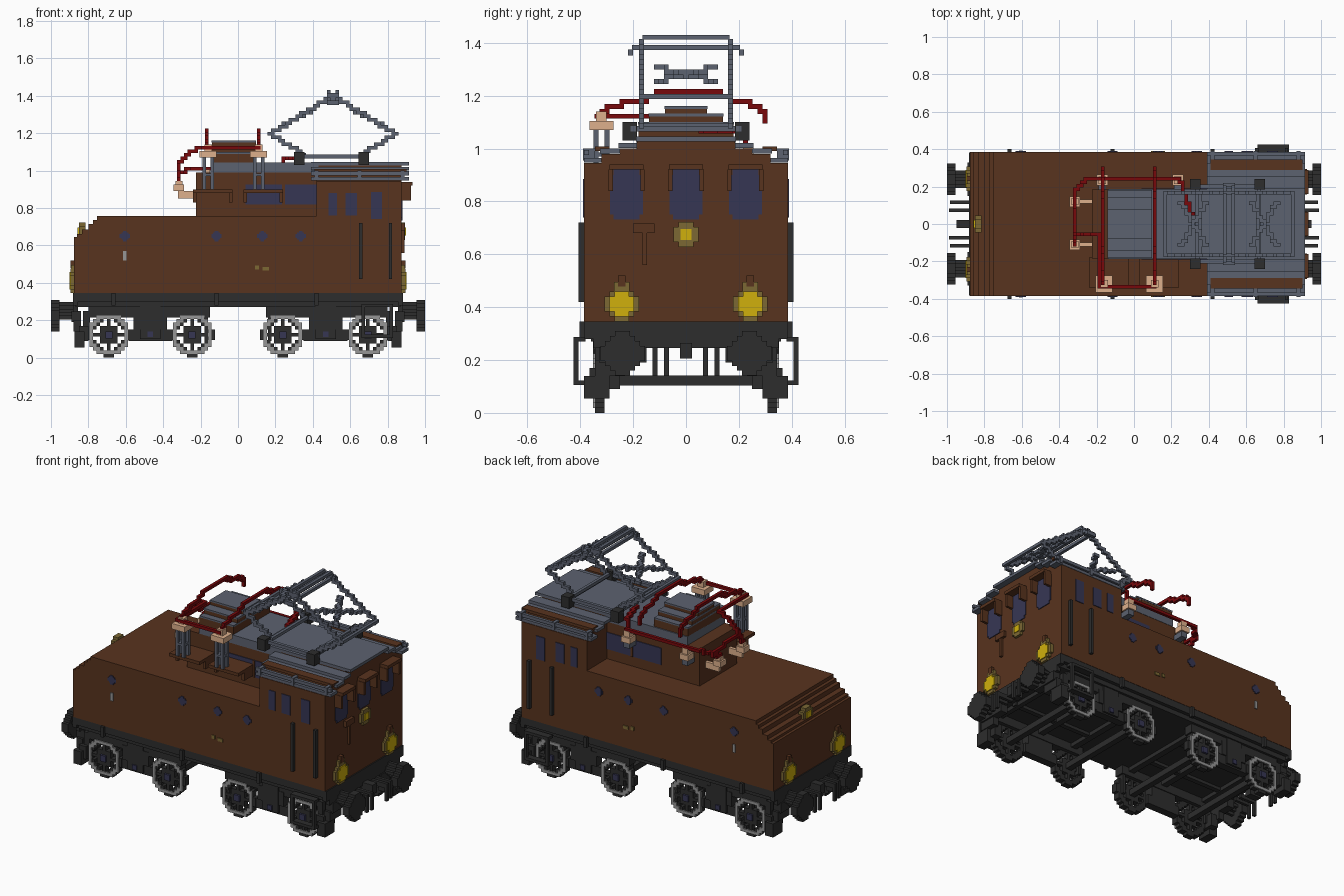
import bpy, bmesh, math
from mathutils import Matrix, Vector

cube = bpy.data.objects.get("Cube")
if cube:
    bpy.data.objects.remove(cube, do_unlink=True)

V = 0.0187  # block size


def material(name, rgb):
    lin = [((c / 255 + 0.055) / 1.055) ** 2.4 if c > 10 else c / 255 / 12.92 for c in rgb] + [1]
    m = bpy.data.materials.new(name)
    m.use_nodes = True
    m.diffuse_color = lin
    m.node_tree.nodes["Principled BSDF"].inputs["Base Color"].default_value = lin
    return m


BROWN = material("brown paint", (88, 51, 30))
BLACK = material("black iron", (45, 45, 45))
GRAY = material("roof gray", (92, 98, 112))
BLUE = material("window blue", (54, 54, 84))
RED = material("pipe red", (120, 8, 11))
TAN = material("insulator tan", (222, 176, 140))
YELLOW = material("lamp yellow", (208, 176, 12))
OLIVE = material("lamp brass", (124, 104, 52))
STEEL = material("wheel steel", (150, 150, 150))


def part(name, mat, boxes):
    """One object made of boxes given as (x0, x1, y0, y1, z0, z1)."""
    bm = bmesh.new()
    for x0, x1, y0, y1, z0, z1 in boxes:
        mid = Vector((x0 + x1, y0 + y1, z0 + z1)) / 2
        bmesh.ops.create_cube(bm, size=1, matrix=Matrix.Translation(mid)
                              @ Matrix.Diagonal((x1 - x0, y1 - y0, z1 - z0, 1)))
    me = bpy.data.meshes.new(name)
    bm.to_mesh(me)
    bm.free()
    me.materials.append(mat)
    bpy.context.collection.objects.link(bpy.data.objects.new(name, me))


def my(boxes):  # add the copy mirrored in y
    return boxes + [(a, b, -d, -c, e, f) for a, b, c, d, e, f in boxes]


def mx(boxes, c=0):  # add the copy mirrored in x about c
    return boxes + [(2 * c - b, 2 * c - a, *r) for a, b, *r in boxes]


def path(*pts):
    """Stepped blocks along a polyline, each sharing a face with the next."""
    cells, last = set(), None
    for a, b in zip(pts, pts[1:]):
        a, b = Vector(a), Vector(b)
        n = math.ceil((b - a).length / V * 2)
        for i in range(n + 1):
            cell = [round(c / V) for c in a.lerp(b, i / n)]
            step = last or list(cell)
            for axis in range(3):
                step[axis] = cell[axis]
                cells.add(tuple(step))
            last = cell
    h = V / 2
    return [(x * V - h, x * V + h, y * V - h, y * V + h, z * V - h, z * V + h)
            for x, y, z in sorted(cells)]


def disc(r, keep=lambda u, v: True):
    """Rows (u0, u1, v0, v1) of a blocky disc."""
    n, rows = math.ceil(r / V), []
    for j in range(-n, n + 1):
        start = None
        for i in range(-n, n + 2):
            u, v = i * V, j * V
            inside = math.hypot(u, v) <= r and keep(u, v)
            if inside and start is None:
                start = u - V / 2
            elif not inside and start is not None:
                rows.append((start, u - V / 2, v - V / 2, v + V / 2))
                start = None
    return rows


def disc_x(x0, x1, cy, cz, r):
    return [(x0, x1, cy + a, cy + b, cz + c, cz + d) for a, b, c, d in disc(r)]


def disc_y(cx, y0, y1, cz, r, keep=lambda u, v: True):
    return [(cx + a, cx + b, y0, y1, cz + c, cz + d) for a, b, c, d in disc(r, keep)]


# Long hood with stepped nose
nose = [(-.877, .345, .645), (-.86, .645, .66), (-.835, .66, .685), (-.80, .685, .715),
        (-.775, .715, .735), (-.755, .735, .757)]
part("hood", BROWN, [(x, .43, -.385, .385, a, b) for x, a, b in nose])

# Cab with stepped arched roof
part("cab", BROWN, [(.42, .875, -.385, .385, .345, .945), (.42, .875, -.32, .32, .945, .98),
                    (.42, .875, -.25, .25, .98, 1.0), (.42, .875, -.185, .185, 1.0, 1.03)])
tiers = [(0, .19, 1.045), (.185, .255, 1.02), (.25, .325, 1.0), (.32, .385, .965)]
part("cab_roof", GRAY, my([(.39, .915, a, b, z - .018, z) for a, b, z in tiers]))
part("roof_boards", BROWN, my([(.41, .90, .29, .345, .99, 1.008)]))
part("roof_gutters", GRAY, my([(.39, .915, .366, .385, .975, .995)]
                              + [(x, x + .02, .345, .39, .955, 1.0) for x in (.41, .64, .87)]))

# Narrow middle section with raised roof box
part("middle_house", BROWN, [(-.225, .43, -.185, .185, .75, .99)])
part("middle_roof", GRAY, [(-.14, .43, -.187, .187, .99, 1.044)])
steps = [(.18, 1.04, 1.09), (.14, 1.09, 1.122), (.08, 1.122, 1.15)]
part("roof_box", BROWN, [(-.14, .095, -y, y, a, b) for y, a, b in steps])
part("roof_box_cap", GRAY, [(-.141, .096, -y - .001, y + .001, b, b + .01) for y, a, b in steps])

# Windows
part("middle_windows", BLUE, my([(.04, .42, .183, .19, .82, .925)]))
part("middle_window_bars", BROWN, my([(.235, .25, .185, .193, .82, .925)]))
part("cab_side_windows", BLUE, my([(.485, .53, .383, .39, .76, .88), (.575, .635, .383, .39, .76, .88),
                                   (.71, .77, .383, .39, .74, .885)]))
ends = (-.225, 0, .225)
part("cab_end_windows", BLUE, [b for y in ends for b in (
    (.873, .88, y - .062, y + .062, .75, .90), (.873, .88, y - .05, y + .05, .732, .92))])
part("window_hoods", BROWN, [b for y in ends for b in (
    (.873, .932, y - .065, y + .065, .92, .94), (.873, .925, y - .068, y - .052, .84, .92),
    (.873, .925, y + .052, y + .068, .84, .92))])
part("portholes", BLUE, my([b for x in (-.605, -.115, .13, .335) for b in (
    (x - .028, x + .028, .383, .389, .64, .66), (x - .019, x + .019, .383, .39, .631, .669),
    (x - .01, x + .01, .383, .39, .622, .678))]))

# Side fittings
part("hood_handles", STEEL, my([(-.614, -.596, .383, .392, .52, .57)]))
part("side_plates", OLIVE, my([(.09, .112, .383, .391, .47, .492), (.13, .165, .383, .391, .465, .485)]))
part("handrails", BLACK, my([(x - .009, x + .009, .38, .406, .42, .72) for x in (.657, .815)]))
part("end_bracket", BROWN, [(.87, .893, -.2, -.12, .68, .717), (.87, .89, -.165, -.147, .56, .68)])

# Lamps at both ends
rims, lenses, hoods = [], [], []
for y in (-.243, .243):
    rims += mx(disc_x(.87, .895, y, .412, .060) + [(.87, .892, y - .03, y + .03, .46, .495)])
    lenses += mx(disc_x(.89, .902, y, .412, .043))
    hoods += mx([(.87, .896, y - .014, y + .014, .478, .52)])
for x0, x1, x2 in ((.87, .892, .897), (-.815, -.85, -.857)):
    rims += disc_x(min(x0, x1), max(x0, x1), 0, .675, .042)
    lenses += [(min(x1, x2), max(x1, x2), -.021, .021, .654, .696)]
part("lamp_rims", OLIVE, rims)
part("lamp_lenses", YELLOW, lenses)
part("lamp_hoods", BROWN, hoods)

# Underframe, beams and side brackets
frame = [(-.877, .877, -.383, .383, .30, .345), (-.87, .87, -.36, .36, .27, .30)]
frame += my(mx([(.20, .80, .12, .15, .25, .28)]))
frame += mx([(.855, .882, -.383, .383, .28, .345), (.855, .882, -.35, .35, .245, .28),
             (.45, .49, -.33, .33, .245, .28),
             (.20, .24, -.33, .33, .245, .28), (.76, .79, -.33, .33, .245, .28)])
frame += my([(x - .01, x + .01, .38, .402, .28, .345) for x in (-.665, -.115, .42)])
part("underframe", BLACK, frame)

# Bogies: side beams, axle boxes, end guards
bogie = [(.15, .80, .285, .345, .215, .28), (.35, .585, .29, .34, .09, .15),
         (.415, .525, .29, .352, .10, .28), (.38, .56, .29, .348, .15, .24),
         (.16, .18, .29, .34, .09, .22), (.79, .83, .29, .345, .12, .25),
         (.80, .85, .25, .365, .09, .17), (.82, .875, .29, .385, .055, .14),
         (.84, .88, .23, .345, .14, .20), (.84, .89, .15, .33, .19, .25)]
part("bogie_frames", BLACK, my(mx(bogie)))
part("bogie_pins", BLUE, my(mx([(.455, .485, .35, .36, .11, .14)])))

# Wheels with spokes
spoke = lambda u, v: (math.hypot(u, v) > .078 or math.hypot(u, v) < .056
                      or min(abs(u), abs(v)) < .01 or abs(abs(u) - abs(v)) < .01)
rim = lambda u, v: math.hypot(u, v) > .088
wheels, tyres, hubs, axles = [], [], [], []
for x in (-.69, -.245, .24, .695):
    wheels += disc_y(x, .308, .345, .122, .118, spoke)
    tyres += disc_y(x, .345, .352, .122, .112, rim)
    hubs += [(x - .019, x + .019, .345, .358, .103, .141)]
    axles += [(x - .019, x + .019, -.31, .31, .103, .141)]
part("wheels", BLACK, my(wheels))
part("wheel_tyres", STEEL, my(tyres))
part("wheel_hubs", BLUE, my(hubs))
part("axles", BLACK, axles)

# Buffers, couplings, hoses and cab steps
buf = disc_x(.955, 1.0, .24, .225, .078) + disc_x(.87, .96, .24, .25, .04)
buf += [(.87, .99, .065, .084, .22, .25), (.972, .99, .065, .084, .14, .25),
        (.87, .985, .108, .126, .22, .25), (.967, .985, .108, .126, .14, .25)]
part("buffers_and_hoses", BLACK, my(mx(buf)))
part("coupling_hooks", BLACK, mx([(.87, .95, -.022, .022, .205, .265)]))
step = [(.66, .83, .38, .425, .27, .288), (.66, .83, .385, .425, .105, .123)]
step += [(x, x + .019, .406, .425, .12, .28) for x in (.66, .811)]
part("cab_steps", BLACK, my(step))

# Pantograph
C = .508
arms = [b for y in (-.168, .168) for b in path((.36, y, 1.085), (.175, y, 1.2), (.50, y, 1.395))]
braces = path((.175, -.168, 1.2), (.175, .168, 1.2)) + path((.36, -.168, 1.085), (.36, .168, 1.085))
braces += path((.25, -.12, 1.25), (.39, .12, 1.312)) + path((.25, .12, 1.25), (.39, -.12, 1.312))
part("pantograph_arms", GRAY, mx(arms + braces, C))
part("pantograph_head", GRAY, [b for x in (.475, .522) for b in (
    (x, x + .019, -.165, .165, 1.412, 1.43), (x, x + .019, -.205, .205, 1.372, 1.391))]
     + my([(.475, .541, .158, .177, 1.38, 1.415), (.475, .541, .2, .22, 1.352, 1.375)]))
part("pantograph_base", GRAY, my([(.30, .70, .19, .21, 1.065, 1.085)])
     + [(x, x + .02, -.21, .21, 1.065, 1.085) for x in (.33, .66)])
part("pantograph_feet", BLACK, my([(x, x + .055, .185, .24, 1.03, 1.10) for x in (.30, .645)]))

# Insulators: on tall stands at one side, on low blocks at the other
cups, stands, brackets = [], [], []
for x, y, z, r in [(-.16, -.32, 1.07, .045), (.11, -.32, 1.07, .045),
                   (-.17, .235, .935, .03), (.235, .235, .935, .03)]:
    cups += [(x - r, x + r, y - r, y + r, z, z + .035),
             (x - .02, x + .02, y - .02, y + .02, z + .035, z + .07)]
    if y > 0:
        stands += [(x - .02, x + .02, .18, y + .02, .90, z)]
        continue
    stands += [(x + dx, x + dx + V, y + dy, y + dy + V, .90, z)
               for dx in (-.03, .012) for dy in (-.03, .012)]
    stands += [(x - .03, x + .03, y - .03, y + .03, .97, .985)]
    brackets += [(x - .08, x + .13, y - .02, -.18, .88, .90), (x - .08, x - .062, -.28, -.18, .83, .88),
                 (x + .112, x + .13, -.28, -.18, .83, .88)]
for y in (-.11, .12):
    cups += [(-.345, -.29, y - .028, y + .028, .89, .925), (-.335, -.298, y - .019, y + .019, .925, .945),
             (-.32, -.225, y - .01, y + .01, .85, .89)]
part("insulators", TAN, cups)
part("insulator_stands", GRAY, stands)
part("stand_brackets", BROWN, brackets)

# Red roof pipes
pipes = []
for x in (-.16, .11):
    pipes += path((x, -.335, 1.125), (x, -.30, 1.16), (x, -.18, 1.18), (x, -.10, 1.215),
                  (x, .10, 1.215), (x, .18, 1.18), (x, .27, 1.16), (x, .30, 1.11))
pipes += path((-.18, -.335, 1.125), (.11, -.335, 1.125))
pipes += path((-.315, .12, .95), (-.315, .19, .99), (-.27, .235, 1.01), (.235, .235, 1.01),
              (.25, .22, 1.06), (.31, .05, 1.06))
pipes += path((-.315, -.11, .95), (-.315, -.05, 1.05), (-.25, -.05, 1.11), (-.18, -.05, 1.125),
              (-.18, -.335, 1.125))
pipes += path((-.315, -.05, 1.01), (-.315, .19, .99))
part("roof_pipes", RED, pipes)
